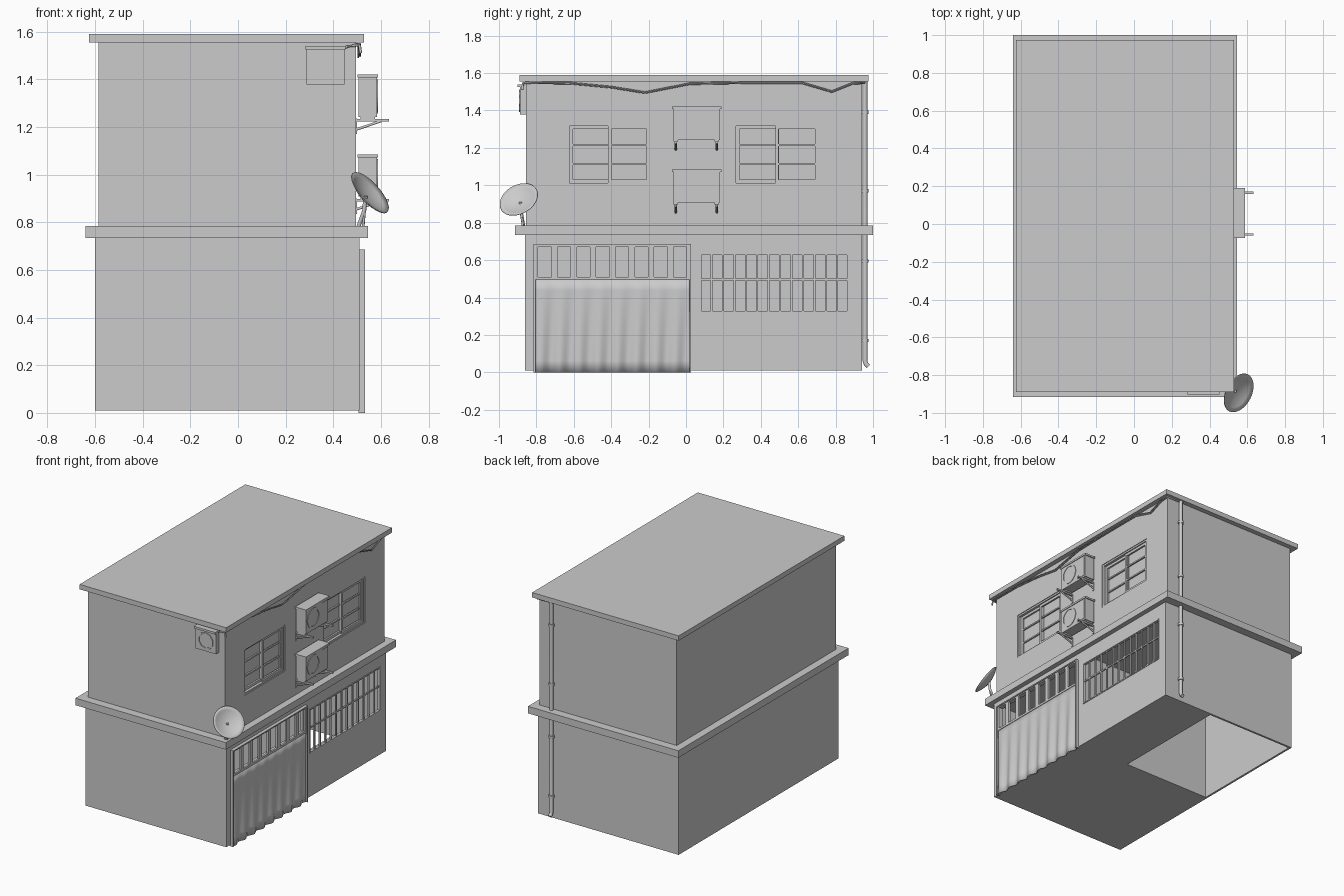
import bpy, math
from mathutils import Vector

if "Cube" in bpy.data.objects:
    bpy.data.objects.remove(bpy.data.objects["Cube"])


def mesh_obj(name, verts, faces):
    me = bpy.data.meshes.new(name)
    me.from_pydata(verts, [], faces)
    me.update()
    ob = bpy.data.objects.new(name, me)
    bpy.context.collection.objects.link(ob)
    return ob


def box(name, x0, x1, y0, y1, z0, z1):
    v = [(x, y, z) for z in (z0, z1) for x, y in ((x0, y0), (x1, y0), (x1, y1), (x0, y1))]
    f = [(3, 2, 1, 0), (4, 5, 6, 7), (0, 1, 5, 4), (1, 2, 6, 5), (2, 3, 7, 6), (3, 0, 4, 7)]
    return mesh_obj(name, v, f)


def cut(target, *dims):
    c = box("cutter", *dims)
    c.hide_render = True
    m = target.modifiers.new("cut", 'BOOLEAN')
    m.operation, m.object, m.solver = 'DIFFERENCE', c, 'EXACT'
    bpy.context.view_layer.objects.active = target
    bpy.ops.object.modifier_apply(modifier=m.name)
    bpy.data.objects.remove(c)


def tube(name, pts, r, res=2):
    cu = bpy.data.curves.new(name, 'CURVE')
    cu.dimensions, cu.bevel_depth, cu.bevel_resolution, cu.use_fill_caps = '3D', r, res, True
    s = cu.splines.new('POLY')
    s.points.add(len(pts) - 1)
    for p, c in zip(s.points, pts):
        p.co = (*c, 1)
    ob = bpy.data.objects.new(name, cu)
    bpy.context.collection.objects.link(ob)
    return ob


def smooth(ob):
    bpy.ops.object.select_all(action='DESELECT')
    ob.select_set(True)
    bpy.context.view_layer.objects.active = ob
    bpy.ops.object.shade_smooth_by_angle(angle=math.radians(35))


def frame(name, x0, x1, y0, y1, z0, z1, t):
    box(name + "_bottom", x0, x1, y0, y1, z0, z0 + t)
    box(name + "_top", x0, x1, y0, y1, z1 - t, z1)
    box(name + "_side_a", x0, x1, y0, y0 + t, z0 + t, z1 - t)
    box(name + "_side_b", x0, x1, y1 - t, y1, z0 + t, z1 - t)


def ring(name, center, r0, r1, axis, depth, n):
    # flat-ended ring facing along +x or -y
    c = Vector(center)
    v = []
    for d in (0, depth):
        for r in (r0, r1):
            for i in range(n):
                a = 2 * math.pi * (i + .5) / n
                u, w = r * math.cos(a), r * math.sin(a)
                v.append(c + (Vector((d, u, w)) if axis == 'x' else Vector((u, -d, w))))
    f = []
    for i in range(n):
        j = (i + 1) % n
        for a, b in ((0, 2), (2, 3), (3, 1)):
            f.append((a * n + i, a * n + j, b * n + j, b * n + i))
    return mesh_obj(name, v, f)


# lower storey: hollow rooms, open grille window, door lights, opening in the floor
low = box("lower_storey", -.60, .51, -.86, .94, .01, .74)
cut(low, -.585, .49, .055, .925, .02, .725)
cut(low, -.585, .49, -.845, .04, .02, .725)
cut(low, -.585, .105, .055, .925, -.1, .1)
cut(low, .4, .6, .08, .865, .325, .63)
cut(low, .4, .6, -.795, .005, .505, .675)

# upper storey with recessed windows
up = box("upper_storey", -.585, .495, -.855, .94, .77, 1.56)
WINDOWS = ((-.635, -.18), (.255, .72))
for a, b in WINDOWS:
    cut(up, .46, .6, a, b, 1.0, 1.33)

# slabs
box("middle_ledge", -.64, .545, -.915, 1.0, .735, .785)
box("roof_slab", -.625, .53, -.89, .975, 1.555, 1.59)

# sliding sashes
for a, b in WINDOWS:
    frame("window_frame", .462, .49, a, b, 1.0, 1.33, .012)
    m = (a + b) / 2
    for x, y0, y1 in ((.460, a + .012, m + .01), (.470, m - .01, b - .012)):
        frame("sash", x, x + .012, y0, y1, 1.012, 1.318, .018)
        for k in (1, 2):
            z = 1.012 + .306 * k / 3
            box("sash_bar", x, x + .01, y0, y1, z - .005, z + .005)

# lower window grille
frame("grille_frame", .495, .514, .075, .87, .32, .635, .008)
for i in range(1, 13):
    y = .075 + .795 * i / 13
    box("grille_bar", .500, .511, y - .005, y + .005, .325, .63)
box("grille_rail", .499, .509, .08, .865, .492, .502)

# shutter door: wavy sheet below, lights above
N, M = 112, 8
Y0, Y1 = -.805, .018
verts, faces = [], []
for k in range(M + 1):
    t = k / M
    for i in range(N + 1):
        u = i / N
        verts.append((.520 + .009 * (1 - t) ** .7 * math.sin(u * 16 * math.pi - 1.2 * t), Y0 + (Y1 - Y0) * u, .5 * t))
for k in range(M):
    for i in range(N):
        a = k * (N + 1) + i
        faces.append((a, a + 1, a + N + 2, a + N + 1))
sheet = mesh_obj("shutter_sheet", verts, faces)
sol = sheet.modifiers.new("thickness", 'SOLIDIFY')
sol.thickness, sol.offset = .004, 0
smooth(sheet)
starts = [-.79, -.688, -.584, -.48, -.378, -.274, -.17, -.066]
prev = -.805
for s in starts + [.018]:
    box("shutter_mullion", .512, .526, prev, s if s < 0 else .018, .51, .67)
    prev = s + .07
box("shutter_lower_rail", .512, .526, -.805, .018, .495, .51)
box("shutter_upper_rail", .512, .526, -.805, .018, .67, .677)
box("door_jamb_a", .505, .533, -.815, -.805, 0, .685)
box("door_jamb_b", .505, .533, .018, .027, 0, .685)
box("door_head", .505, .533, -.815, .027, .677, .685)

# outdoor cooling units on brackets
for z in (1.235, .90):
    box("cooler_body", .505, .583, -.068, .183, z + .008, z + .172)
    box("cooler_lid", .502, .588, -.075, .19, z + .172, z + .185)
    ring("fan_ring", (.581, .015, z + .096), .058, .070, 'x', .006, 24)
    box("cooler_panel", .583, .586, .105, .175, z + .02, z + .165)
    for y in (-.055, .165):
        box("bracket_arm", .493, .633, y - .006, y + .006, z - .012, z - .001)
        box("bracket_wall_plate", .493, .500, y - .006, y + .006, z - .065, z)
        tube("bracket_strut", [(.498, y, z - .045), (.60, y, z - .010)], .006, 1)
        box("cooler_foot", .515, .575, y - .012, y + .012, z - .002, z + .01)

# front vent unit
box("vent_body", .287, .448, -.887, -.853, 1.378, 1.525)
box("vent_hood", .283, .452, -.902, -.853, 1.525, 1.54)
ring("vent_ring", (.367, -.885, 1.452), .050, .060, 'y', .008, 10)

# cables under the eaves
sag = [(-.86, 1.545), (-.62, 1.543), (-.4, 1.522), (-.22, 1.493), (.02, 1.54), (.3, 1.545),
       (.62, 1.545), (.78, 1.498), (.89, 1.542), (.955, 1.545)]
for o in (0, .007):
    pts = [(.44, -.87, 1.53 + o), (.50, -.872, 1.548 - o)]
    tube("cable", pts + [(.505 + o, y, z + o * .7) for y, z in sag] + [(.39, .955, 1.548)], .004, 1)
tube("cable_tail", [(.51, -.872, 1.545), (.515, -.875, 1.51)], .006, 1)

# drain pipe on the back
tube("drain_pipe", [(.39, .957, 1.556), (.39, .957, .06), (.39, .962, .045), (.39, .975, .032)], .013, 3)
for z in (.17, .595, .97, 1.39):
    tube("pipe_collar", [(.39, .957, z - .009), (.39, .957, z + .009)], .019, 3)
    box("pipe_clip", .38, .40, .935, .957, z - .007, z + .007)

# satellite dish
R, DEP, S = .108, .03, 32
verts, faces = [(0, 0, -DEP)], []
for k in range(1, 6):
    r = R * k / 5
    verts += [(r * math.cos(2 * math.pi * i / S), r * math.sin(2 * math.pi * i / S), -DEP + DEP * (k / 5) ** 2) for i in range(S)]
for i in range(S):
    j = (i + 1) % S
    faces.append((0, 1 + i, 1 + j))
    for k in range(4):
        a = 1 + k * S
        faces.append((a + i, a + S + i, a + S + j, a + j))
dish = mesh_obj("dish", verts, faces)
sol = dish.modifiers.new("thickness", 'SOLIDIFY')
sol.thickness = .004
dish.rotation_euler = Vector((.70, -.36, .62)).to_track_quat('Z', 'Y').to_euler()
dish.location = (.556, -.895, .926)
smooth(dish)
tube("dish_post", [(.505, -.868, .78), (.53, -.88, .85), (.535, -.885, .91)], .009)
tube("dish_brace", [(.525, -.872, .78), (.532, -.882, .86)], .006)
